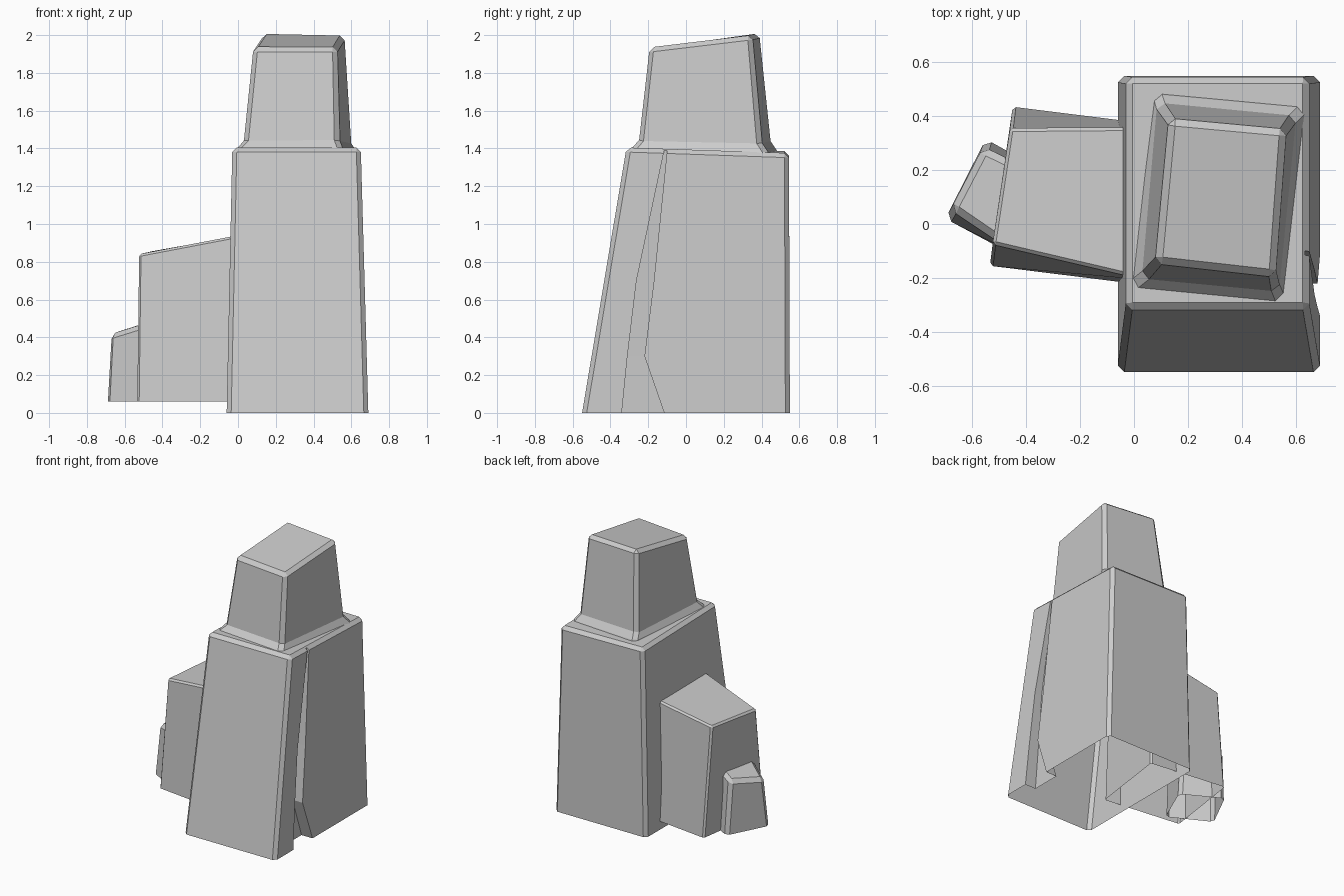
import bpy, bmesh

if "Cube" in bpy.data.objects:
    bpy.data.objects.remove(bpy.data.objects["Cube"])


def block(name, rings, bevel=0.0, open_base=True):
    """Loft four-cornered rings (front-left, front-right, back-right, back-left),
    chamfering the upright edges and the top rim."""
    bm = bmesh.new()
    loops = [[bm.verts.new(c) for c in ring] for ring in rings]
    for a, b in zip(loops, loops[1:]):
        for i in range(4):
            j = (i + 1) % 4
            bm.faces.new((a[i], a[j], b[j], b[i]))
    base = bm.faces.new(loops[0][::-1])
    bm.faces.new(loops[-1])
    edges = [bm.edges.get((a[i], b[i])) for a, b in zip(loops, loops[1:]) for i in range(4)]
    edges += [bm.edges.get((loops[-1][i], loops[-1][i - 1])) for i in range(4)]
    if open_base:
        bmesh.ops.delete(bm, geom=[base], context='FACES_ONLY')
    if bevel:
        bmesh.ops.bevel(bm, geom=edges, offset=bevel, segments=1,
                        affect='EDGES', profile=0.5, clamp_overlap=True)
    bmesh.ops.recalc_face_normals(bm, faces=bm.faces[:])
    mesh = bpy.data.meshes.new(name)
    bm.to_mesh(mesh)
    bm.free()
    obj = bpy.data.objects.new(name, mesh)
    bpy.context.collection.objects.link(obj)
    return obj


# Main leaning pillar
pillar = block("main_pillar", [
    [(-0.06, -0.55, 0), (0.69, -0.55, 0), (0.69, 0.55, 0), (-0.06, 0.55, 0)],
    [(-0.03, -0.315, 1.405), (0.65, -0.315, 1.405), (0.65, 0.545, 1.375), (-0.03, 0.545, 1.385)],
], 0.024, open_base=False)

# Crack down the right side: z, front y, back y, floor x
sections = [(-0.03, -0.343, -0.105, 0.60), (0.3, -0.31, -0.22, 0.60),
            (0.7, -0.262, -0.17, 0.61), (1.39, -0.115, -0.10, 0.63)]
cutter = block("crack_cutter", [
    [(fx, f, z), (0.8, f, z), (0.8, b, z), (fx, b, z)] for z, f, b, fx in sections
], open_base=False)
cutter.hide_render = True
cut = pillar.modifiers.new("crack", 'BOOLEAN')
cut.operation = 'DIFFERENCE'
cut.solver = 'EXACT'
cut.object = cutter
bpy.context.view_layer.objects.active = pillar
bpy.ops.object.modifier_apply(modifier=cut.name)
bpy.data.objects.remove(cutter)

# Open underside of the pillar
bm = bmesh.new()
bm.from_mesh(pillar.data)
under = [f for f in bm.faces if all(v.co.z < 0.001 for v in f.verts)]
bmesh.ops.delete(bm, geom=under, context='FACES')
bm.to_mesh(pillar.data)
bm.free()

# Upper block with flared foot
block("upper_block", [
    [(-0.02, -0.25, 1.39), (0.56, -0.30, 1.39), (0.64, 0.44, 1.36), (0.08, 0.49, 1.37)],
    [(-0.01, -0.23, 1.405), (0.55, -0.285, 1.405), (0.63, 0.43, 1.385), (0.08, 0.48, 1.395)],
    [(0.03, -0.20, 1.445), (0.535, -0.25, 1.445), (0.60, 0.40, 1.43), (0.09, 0.45, 1.44)],
    [(0.08, -0.145, 1.935), (0.525, -0.195, 1.935), (0.565, 0.35, 2.0), (0.13, 0.39, 2.01)],
], 0.025)

# Middle side block
block("side_block", [
    [(-0.535, -0.155, 0.06), (0.07, -0.23, 0.06), (0.15, 0.36, 0.06), (-0.45, 0.435, 0.06)],
    [(-0.525, -0.075, 0.84), (0.05, -0.21, 0.95), (0.13, 0.36, 0.96), (-0.46, 0.355, 0.855)],
], 0.012)

# Small outer block
block("small_block", [
    [(-0.70, 0.02, 0.06), (-0.40, -0.14, 0.06), (-0.27, 0.16, 0.06), (-0.55, 0.315, 0.06)],
    [(-0.68, 0.055, 0.415), (-0.41, -0.13, 0.50), (-0.30, 0.16, 0.53), (-0.56, 0.285, 0.455)],
], 0.025)
